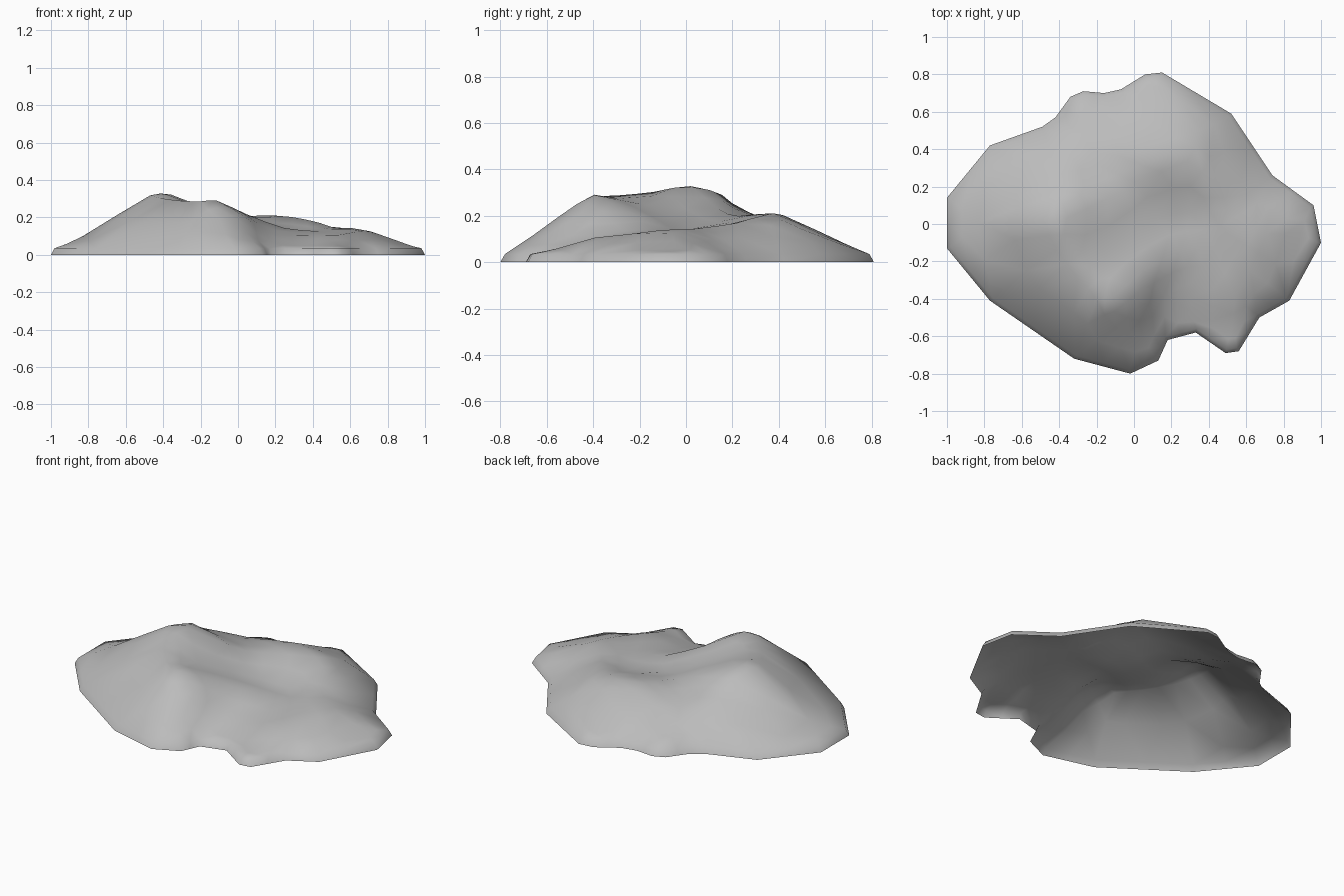
import bpy
import bmesh
from mathutils import Vector
from mathutils.geometry import delaunay_2d_cdt

if "Cube" in bpy.data.objects:
    bpy.data.objects.remove(bpy.data.objects["Cube"], do_unlink=True)

RIM_HEIGHT = 0.035
RIM_INSET = 0.02

# Shoreline of the mound, counter-clockwise seen from above
shoreline = [
    (1, -.1), (.96, .1), (.74, .26), (.52, .59), (.15, .81), (.06, .8),
    (-.07, .72), (-.16, .7), (-.27, .71), (-.34, .68), (-.42, .57), (-.49, .52),
    (-.77, .42), (-1, .14), (-1, -.13), (-.77, -.41), (-.32, -.72), (-.02, -.8),
    (.13, -.73), (.18, -.62), (.33, -.58), (.49, -.69), (.56, -.68), (.67, -.5),
    (.83, -.41),
]

# Height points of each landform: x, y, z
landforms = {
    "peak": [(-.46, 0, .33), (-.37, .04, .33), (-.41, .17, .3), (-.4, .26, .235)],
    "front_ridge": [(-.4, -.14, .32), (-.29, -.27, .31), (-.2, -.4, .3), (-.12, -.4, .3)],
    "front_slope": [(-.1, -.55, .2), (.02, -.45, .22), (.04, -.6, .12), (-.87, 0, .085)],
    "inner_slope": [(-.15, -.17, .24), (-.13, .14, .23), (.05, -.25, .22), (0, .22, .2)],
    "basin": [(.13, .03, .135), (.3, .06, .115), (.25, -.14, .145), (.43, -.12, .125)],
    "gully": [(.16, -.38, .11), (.3, -.32, .1), (.3, -.47, .06)],
    "back_ridge": [(.08, .4, .22), (.3, .36, .21), (.44, .2, .18), (.5, .08, .155)],
    "side_ridge": [(.6, 0, .15), (.7, -.05, .135), (.62, -.25, .125), (.55, -.4, .11),
                   (.53, -.56, .06), (.9, -.03, .06)],
    "back_slope": [(-.2, .32, .17), (-.28, .48, .12), (.1, .7, .075), (.38, .5, .145)],
}


def inset_point(i):
    """Shoreline point moved inward along the corner's normal."""
    before, here, after = (Vector(shoreline[(i + k) % len(shoreline)]) for k in (-1, 0, 1))
    edge = (after - here).normalized() + (here - before).normalized()
    inward = Vector((-edge.y, edge.x)).normalized()
    return here + inward * RIM_INSET


# Surface: triangulate the rim together with the height points
rim = [inset_point(i) for i in range(len(shoreline))]
count = len(rim)
points = [Vector((p.x, p.y, RIM_HEIGHT)) for p in rim]
points += [Vector(p) for group in landforms.values() for p in group]
flat, _, triangles, originals, _, _ = delaunay_2d_cdt(
    [p.xy for p in points], [], [list(range(count))], 1, 0.0001)

bm = bmesh.new()
top = [bm.verts.new((p.x, p.y, points[source[0]].z)) for p, source in zip(flat, originals)]
for triangle in triangles:
    bm.faces.new([top[i] for i in triangle])

# Choose the flatter diagonals, then soften the inner creases
bmesh.ops.beautify_fill(bm, faces=bm.faces[:], edges=[e for e in bm.edges if not e.is_boundary])
bmesh.ops.subdivide_edges(bm, edges=bm.edges[:], cuts=1, use_grid_fill=True)
inner = [v for v in bm.verts if not v.is_boundary]
bmesh.ops.smooth_vert(bm, verts=inner, factor=0.35,
                      use_axis_x=True, use_axis_y=True, use_axis_z=True)

# Steep rim down to the ground, open underneath
outer_edges = [e for e in bm.edges if e.is_boundary]
skirt = bmesh.ops.extrude_edge_only(bm, edges=outer_edges)["geom"]
for v in [g for g in skirt if isinstance(g, bmesh.types.BMVert)]:
    for i in range(count):
        a, b = rim[i], rim[(i + 1) % count]
        c, d = Vector(shoreline[i]), Vector(shoreline[(i + 1) % count])
        t = (v.co.xy - a).dot(b - a) / (b - a).length_squared
        if -0.001 < t < 1.001 and (a.lerp(b, t) - v.co.xy).length < 0.001:
            v.co = (*c.lerp(d, t), 0)
            break
bmesh.ops.recalc_face_normals(bm, faces=bm.faces[:])
if sum(f.normal.z for f in bm.faces) < 0:
    bmesh.ops.reverse_faces(bm, faces=bm.faces[:])

mesh = bpy.data.meshes.new("rocky_mound")
bm.to_mesh(mesh)
bm.free()
mound = bpy.data.objects.new("rocky_mound", mesh)
bpy.context.collection.objects.link(mound)

# Plain stone colour
stone = bpy.data.materials.new("stone_grey")
stone.use_nodes = True
stone.diffuse_color = (.5, .5, .5, 1)
stone.node_tree.nodes["Principled BSDF"].inputs["Base Color"].default_value = (.5, .5, .5, 1)
mesh.materials.append(stone)

mesh.shade_smooth()
